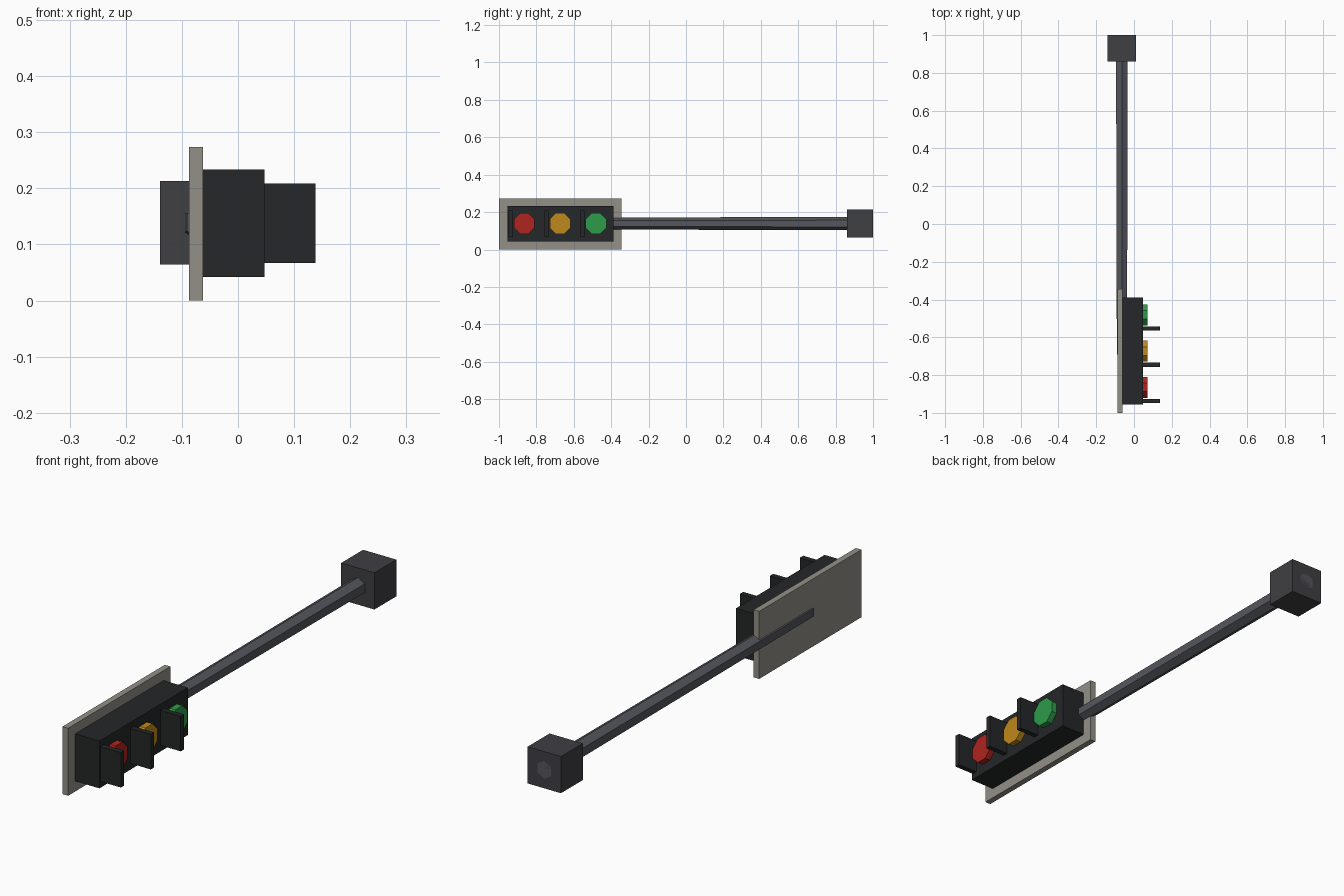
import bpy, bmesh
from math import pi
from mathutils import Matrix

if "Cube" in bpy.data.objects:
    bpy.data.objects.remove(bpy.data.objects["Cube"])


def material(name, r, g, b):
    m = bpy.data.materials.new(name)
    m.diffuse_color = (r, g, b, 1)
    m.use_nodes = True
    m.node_tree.nodes["Principled BSDF"].inputs["Base Color"].default_value = m.diffuse_color
    return m


dark = material("housing_black", 0.018, 0.02, 0.021)
plate = material("plate_grey", 0.29, 0.28, 0.24)
steel = material("pole_steel", 0.09, 0.095, 0.11)
mount = material("mount_grey", 0.05, 0.05, 0.057)
red = material("red", 0.43, 0.018, 0.014)
amber = material("amber", 0.52, 0.25, 0.012)
green = material("green", 0.026, 0.33, 0.066)


def finish(name, bm, mat):
    bmesh.ops.recalc_face_normals(bm, faces=bm.faces)
    me = bpy.data.meshes.new(name)
    bm.to_mesh(me)
    bm.free()
    me.materials.append(mat)
    bpy.context.collection.objects.link(bpy.data.objects.new(name, me))


def box(name, x, y, z, mat):
    bm = bmesh.new()
    size = [b - a for a, b in (x, y, z)]
    mid = [(a + b) / 2 for a, b in (x, y, z)]
    bmesh.ops.create_cube(bm, size=1, matrix=Matrix.Translation(mid) @ Matrix.Diagonal((*size, 1)))
    finish(name, bm, mat)


def prism(name, sides, r1, r2, depth, centre, rot, mat):
    bm = bmesh.new()
    bmesh.ops.create_cone(bm, cap_ends=True, segments=sides, radius1=r1, radius2=r2,
                          depth=depth, matrix=Matrix.Translation(centre) @ rot)
    finish(name, bm, mat)


ZC = 0.139

# Tapered six-sided pole, edges up and down, thick end at the mount
prism("pole", 6, 0.036, 0.031, 1.69, (-0.064, 0.155, ZC),
      Matrix.Rotation(pi / 2, 4, 'X'), steel)

# Mounting block at the end of the pole
box("mount_block", (-0.139, 0.01), (0.86, 1.0), (0.064, 0.213), mount)

# Backing plate and signal housing
box("back_plate", (-0.087, -0.062), (-1.0, -0.345), (0, 0.274), plate)
box("housing", (-0.063, 0.047), (-0.955, -0.388), (0.042, 0.234), dark)

# Lenses, each with its visor plate
for i, (name, mat) in enumerate((("red", red), ("amber", amber), ("green", green))):
    y = -0.865 + 0.192 * i
    rot = Matrix.Rotation(pi / 2, 4, 'Y') @ Matrix.Rotation(pi / 8, 4, 'Z')
    prism(name + "_lens", 8, 0.06, 0.06, 0.042, (0.051, y, ZC), rot, mat)
    box(name + "_visor", (0.04, 0.138), (y - 0.083, y - 0.061), (0.067, 0.209), dark)
